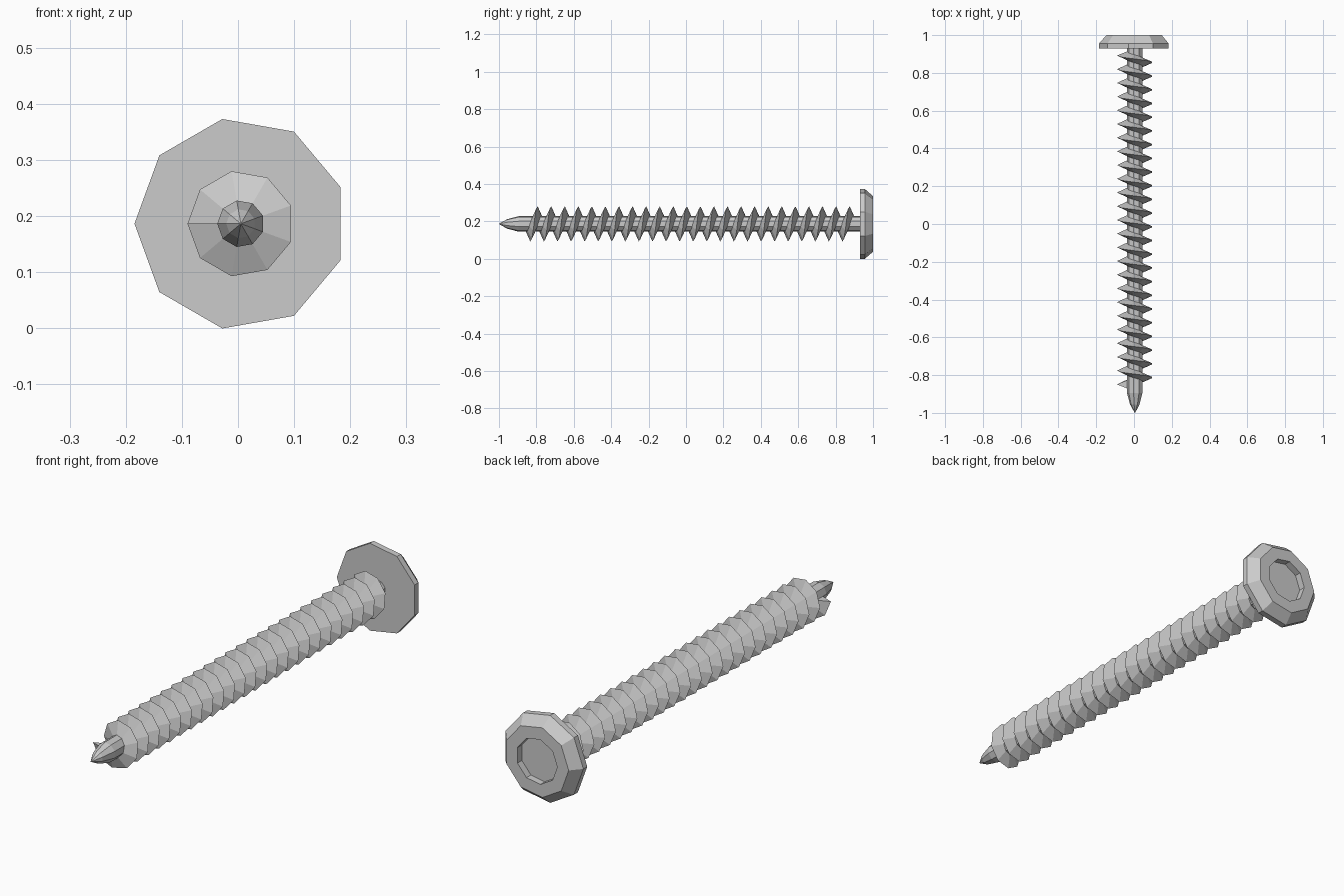
import bpy, bmesh
from math import cos, sin, pi

if "Cube" in bpy.data.objects:
    bpy.data.objects.remove(bpy.data.objects["Cube"])

CX, CZ, SIDES = 0.005, 0.1865, 9


def point(angle, radius, y):
    return (CX + radius * cos(angle), y, CZ + radius * sin(angle))


def build(name, sections):
    """Skin a list of equal-length cross-sections into a flat-shaded object."""
    bm = bmesh.new()
    rows = [[bm.verts.new(p) for p in s] for s in sections]
    n = len(rows[0])
    for a, b in zip(rows, rows[1:]):
        for i in range(n):
            j = (i + 1) % n
            bm.faces.new((a[i], a[j], b[j], b[i]))
    bm.faces.new(rows[0])
    bm.faces.new(rows[-1])
    bmesh.ops.recalc_face_normals(bm, faces=bm.faces)
    mesh = bpy.data.meshes.new(name)
    bm.to_mesh(mesh)
    bm.free()
    obj = bpy.data.objects.new(name, mesh)
    bpy.context.collection.objects.link(obj)
    return obj


def lathe(name, profile):
    """Nine-sided turned part from (y, radius) pairs."""
    return build(name, [[point(pi + 2 * pi * i / SIDES, r, y) for i in range(SIDES)]
                        for y, r in profile])


# Head with bevelled rim and a shallow socket
lathe("head", [(0.93, 0.1895), (0.956, 0.1895), (1.0, 0.151),
               (1.0, 0.097), (0.97, 0.097)])

# Shank with pointed tip
lathe("shank", [(-1.0, 0.001), (-0.955, 0.026), (-0.895, 0.042), (0.94, 0.042)])

# Helical thread: a triangular section swept along the shank
TURNS, START, END, HALF = 24, -0.849, 0.892, 0.022
PITCH = (END - START) / TURNS
sections = []
for k in range(TURNS * SIDES + 1):
    a = pi + 2 * pi * k / SIDES
    y = START + PITCH * k / SIDES
    sections.append([point(a, 0.040, y - HALF), point(a, 0.095, y),
                     point(a, 0.040, y + HALF)])
build("thread", sections)
